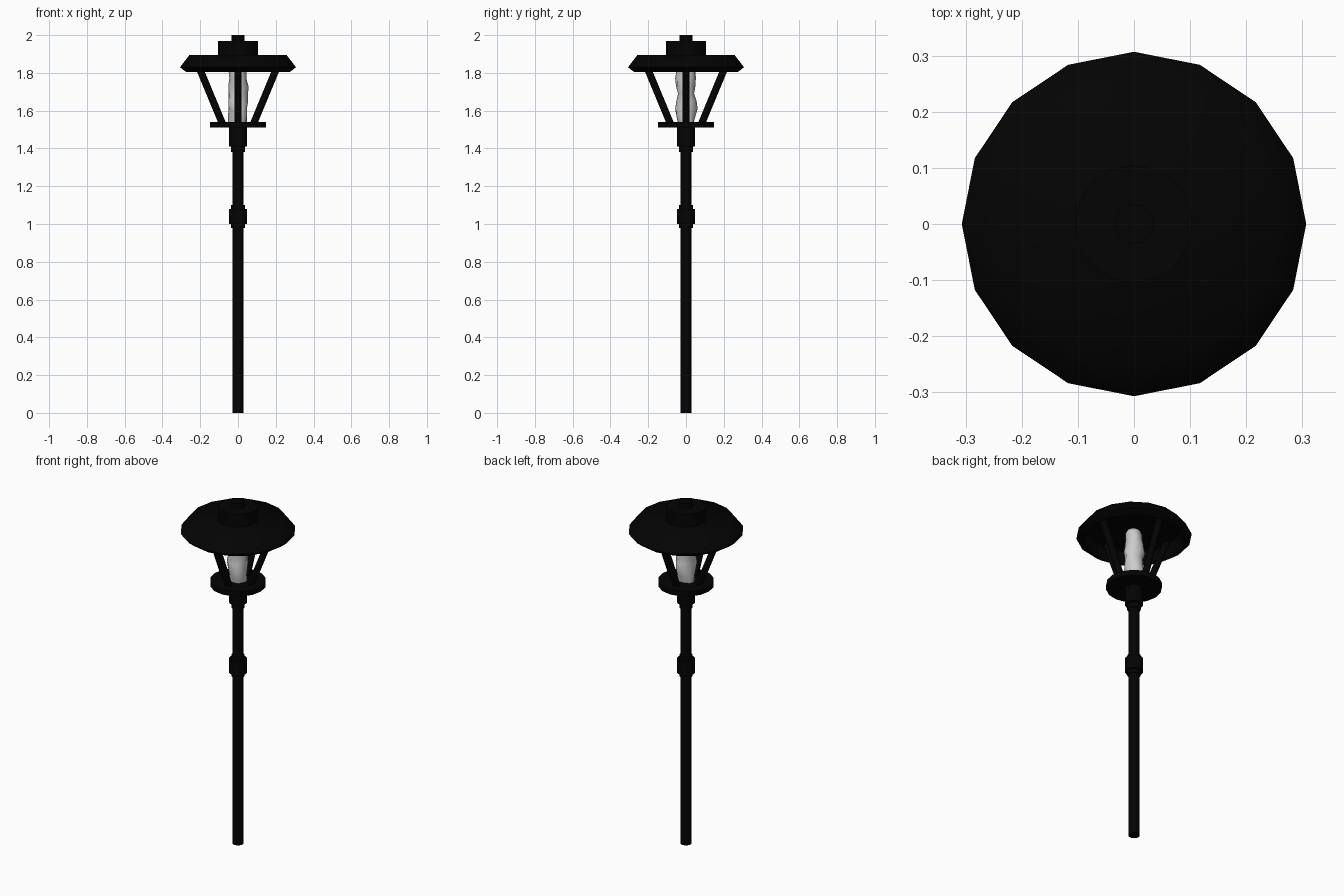
import bpy, bmesh, math
from mathutils import Vector

if "Cube" in bpy.data.objects:
    bpy.data.objects.remove(bpy.data.objects["Cube"])

black = bpy.data.materials.new("black_metal")
black.diffuse_color = (0.001, 0.001, 0.001, 1)
black.use_nodes = True
black.node_tree.nodes["Principled BSDF"].inputs["Base Color"].default_value = black.diffuse_color


def finish(name, bm, mat=None, angle=60):
    bmesh.ops.recalc_face_normals(bm, faces=bm.faces)
    me = bpy.data.meshes.new(name)
    bm.to_mesh(me)
    bm.free()
    ob = bpy.data.objects.new(name, me)
    bpy.context.collection.objects.link(ob)
    if mat:
        me.materials.append(mat)
    bpy.ops.object.select_all(action='DESELECT')
    ob.select_set(True)
    bpy.context.view_layer.objects.active = ob
    bpy.ops.object.shade_smooth_by_angle(angle=math.radians(angle))
    return ob


def lathe(name, profile, mat=black, sides=16, wobble=None):
    """Closed turned solid from (radius, z) pairs; wobble scales radius by angle and z."""
    bm = bmesh.new()
    rings = []
    for r, z in profile:
        ring = []
        for i in range(sides):
            a = math.tau * i / sides
            k = r * (wobble(a, z) if wobble else 1)
            ring.append(bm.verts.new((k * math.cos(a), k * math.sin(a), z)))
        rings.append(ring)
    for lo, hi in zip(rings, rings[1:]):
        for i in range(sides):
            j = (i + 1) % sides
            bm.faces.new((lo[i], lo[j], hi[j], hi[i]))
    bm.faces.new(rings[0])
    bm.faces.new(rings[-1])
    return finish(name, bm, mat)


# Post with stepped collars
lathe("post", [(0.03, 0), (0.03, 1.40)])
lathe("middle_collar", [(0.036, 0.98), (0.036, 1.0), (0.048, 1.0), (0.048, 1.08),
                        (0.036, 1.08), (0.036, 1.10)])
lathe("upper_collar", [(0.036, 1.38), (0.036, 1.41), (0.048, 1.41), (0.048, 1.51)])

# Lantern base plate
lathe("lantern_plate", [(0.148, 1.51), (0.148, 1.54)])

# Roof shell, open below, with cap and finial
lathe("roof", [(0.24, 1.87), (0.268, 1.805), (0.275, 1.805), (0.307, 1.83), (0.257, 1.895)])
lathe("roof_cap", [(0.105, 1.895), (0.105, 1.97)])
lathe("finial", [(0.035, 1.97), (0.035, 2.0)])

# Four slanted struts
for i in range(4):
    a = math.tau * i / 4
    d = Vector((math.cos(a), math.sin(a), 0))
    p, q = d * 0.082 + Vector((0, 0, 1.53)), d * 0.225 + Vector((0, 0, 1.875))
    bm = bmesh.new()
    bmesh.ops.create_cone(bm, cap_ends=True, segments=8, radius1=0.019,
                          radius2=0.019, depth=(q - p).length)
    ob = finish(f"strut_{i + 1}", bm, black)
    ob.rotation_mode = 'QUATERNION'
    ob.rotation_quaternion = (q - p).to_track_quat('Z', 'Y')
    ob.location = (p + q) / 2

# Lumpy pale glass in the middle
lathe("glass_core", [(0.046, 1.535), (0.050, 1.57), (0.054, 1.61), (0.053, 1.65),
                     (0.047, 1.69), (0.052, 1.73), (0.050, 1.77), (0.049, 1.81),
                     (0.047, 1.84), (0.036, 1.86)], None, 12,
      lambda a, z: 1 + 0.10 * math.sin(2 * a + 38 * z) + 0.05 * math.sin(3 * a - 25 * z))
